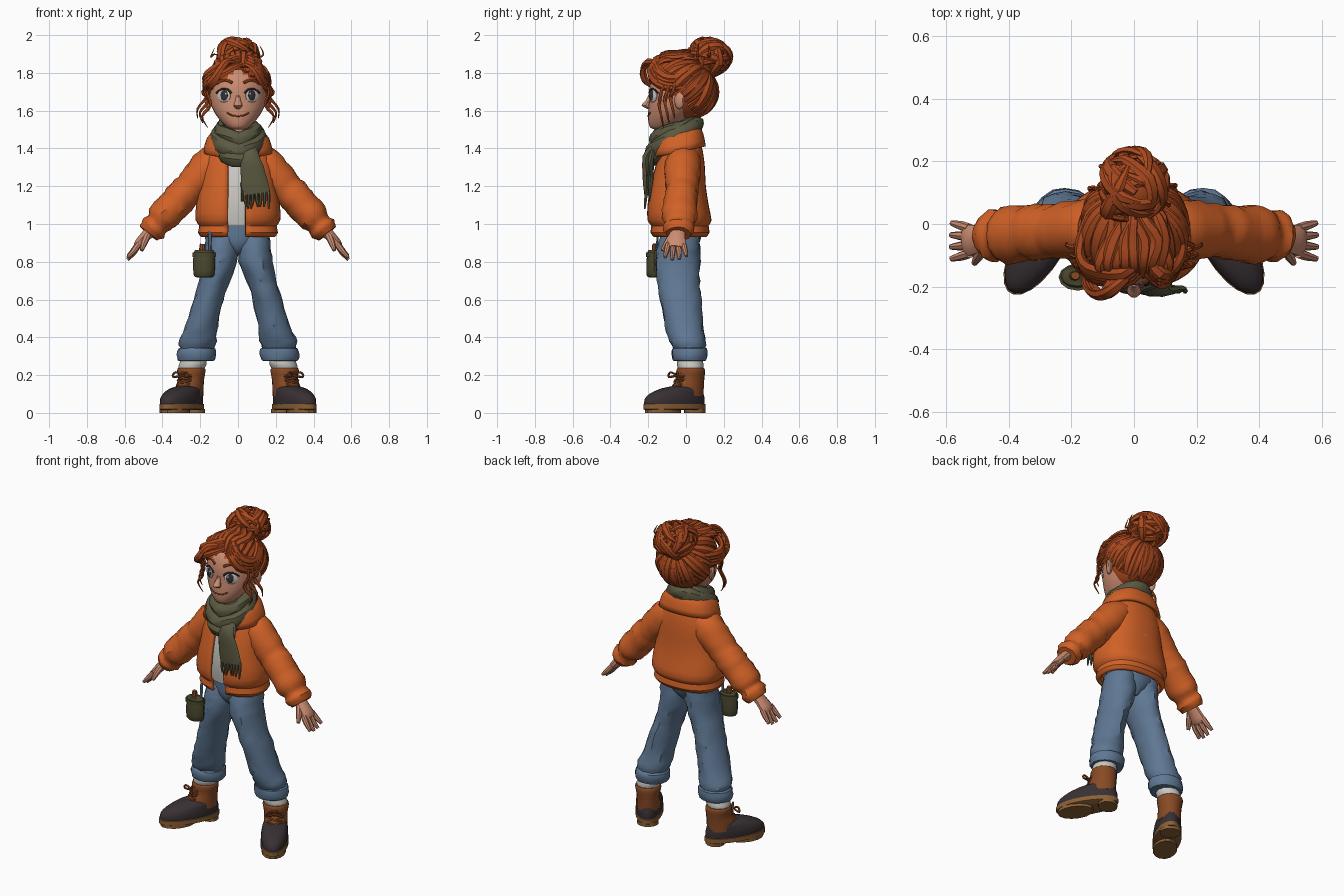
import bpy, bmesh, random
from math import sin, cos, pi, radians, asin, atan2, copysign
from mathutils import Vector, Matrix

random.seed(7)
rnd = random.uniform
if "Cube" in bpy.data.objects:
    bpy.data.objects.remove(bpy.data.objects["Cube"])
made = []


def colour(name, r, g, b):
    m = bpy.data.materials.new(name)
    m.use_nodes = True
    m.diffuse_color = (r, g, b, 1)
    m.node_tree.nodes["Principled BSDF"].inputs["Base Color"].default_value = (r, g, b, 1)
    return m


ORANGE = colour("jacket orange", .64, .12, .02)
HAIR = colour("auburn hair", .4, .066, .013)
SKIN = colour("skin", .6, .265, .168)
DENIM = colour("denim blue", .115, .188, .295)
SCARF = colour("scarf olive", .104, .1, .053)
DARK = colour("dark rubber", .04, .03, .034)
LEATHER = colour("boot leather", .245, .068, .018)
SOLE = colour("tan sole", .26, .115, .037)
WHITE = colour("off white", .6, .58, .54)
POUCH = colour("pouch green", .07, .065, .028)


def finish(name, bm, mat):
    bmesh.ops.recalc_face_normals(bm, faces=bm.faces)
    me = bpy.data.meshes.new(name)
    bm.to_mesh(me)
    bm.free()
    me.materials.append(mat)
    ob = bpy.data.objects.new(name, me)
    bpy.context.collection.objects.link(ob)
    made.append(ob)
    return ob


def smooth(rows, sub, closed):
    """Catmull-Rom through rows of any length."""
    c, n, out = [Vector(r) for r in rows], len(rows), []
    pick = (lambda i: c[i % n]) if closed else (lambda i: c[max(0, min(n - 1, i))])
    for i in range(n if closed else n - 1):
        p, q, r, s = (pick(i + k) for k in (-1, 0, 1, 2))
        for k in range(sub):
            t = k / sub
            out.append(.5 * (2 * q + (r - p) * t + (2 * p - 5 * q + 4 * r - s) * t ** 2
                             + (3 * q - p - 3 * r + s) * t ** 3))
    return out if closed else out + [c[-1]]


def tube(name, rows, mat, sides=12, sub=3, ref=(0, 1, 0), about=None,
         flat=False, closed=False, jitter=0):
    """Elliptical tube through rows of (x, y, z, radius_u, radius_v)."""
    path, bm, rings = smooth(rows, sub, closed), bmesh.new(), []
    n = len(path)
    for i, p in enumerate(path):
        nxt = path[(i + 1) % n] if closed else path[min(i + 1, n - 1)]
        t = Vector((0, 0, 1)) if flat else Vector(nxt[:3]) - Vector(path[i - 1 if closed else max(i - 1, 0)][:3])
        pos = Vector(p[:3])
        up = pos - about if about else Vector(ref)
        u = up.cross(t).normalized()
        v = t.cross(u).normalized()
        rings.append([bm.verts.new(pos + u * (p[3] * cos(a) + rnd(-jitter, jitter))
                                   + v * (p[4] * sin(a) + rnd(-jitter, jitter)))
                      for a in (2 * pi * k / sides for k in range(sides))])
    for i in range(n if closed else n - 1):
        A, B = rings[i], rings[(i + 1) % n]
        for k in range(sides):
            bm.faces.new((A[k], A[k - 1], B[k - 1], B[k]))
    if not closed:
        bm.faces.new(rings[0])
        bm.faces.new(rings[-1])
    return finish(name, bm, mat)


def ball(name, loc, size, mat, turn=0, seg=14):
    bm = bmesh.new()
    m = Matrix.Translation(loc) @ Matrix.Rotation(turn, 4, 'Z') @ Matrix.Diagonal((*size, 1))
    bmesh.ops.create_uvsphere(bm, u_segments=seg, v_segments=seg // 2 + 2, radius=1, matrix=m)
    return finish(name, bm, mat)


def shell(name, rows, right, left, tilt=0, cols=36):
    """Open-fronted garment from rows of (z, half width, front y, back y)."""
    bm, grid = bmesh.new(), []
    for z, rx, yf, yb in (tuple(r) for r in smooth(rows, 2, False)):
        a0, a1 = asin((left / rx) ** 1.15), 2 * pi - asin((right / rx) ** 1.15)
        line = []
        for k in range(cols + 1):
            a = a0 + (a1 - a0) * k / cols
            x = rx * copysign(abs(sin(a)) ** .87, sin(a))
            y = (yf + yb) / 2 - (yb - yf) / 2 * copysign(abs(cos(a)) ** .87, cos(a))
            line.append(bm.verts.new((x, y, z + tilt * y)))
        grid.append(line)
    for A, B in zip(grid, grid[1:]):
        for k in range(cols):
            bm.faces.new((A[k], A[k + 1], B[k + 1], B[k]))
    mod = finish(name, bm, ORANGE).modifiers.new("cloth thickness", 'SOLIDIFY')
    mod.thickness, mod.offset = .018, -1


# Jacket, shirt and hips
shell("jacket_body", [(.93, .195, -.17, .105), (.955, .212, -.19, .125), (.99, .205, -.185, .12),
      (1.02, .224, -.205, .135), (1.1, .222, -.205, .12), (1.2, .2, -.19, .105), (1.3, .19, -.165, .1),
      (1.38, .165, -.14, .09), (1.43, .13, -.11, .075), (1.46, .08, -.09, .05)], .055, .04)
shell("jacket_collar", [(1.47, .105, -.14, .06), (1.5, .125, -.16, .07), (1.46, .165, -.175, .092),
      (1.39, .185, -.18, .105)], .09, .09, tilt=.2)
tube("shirt", [(0, -.03, .99, .155, .135), (0, -.035, 1.1, .17, .14), (0, -.03, 1.25, .16, .13),
               (0, -.03, 1.42, .08, .08)], WHITE, flat=True, sides=20)
tube("jeans_hips", [(0, -.037, .84, .03, .06), (0, -.035, .87, .06, .09), (0, -.03, .92, .14, .108),
                    (0, -.025, 1.01, .16, .115)], DENIM, flat=True, sides=20)
tube("neck", [(0, -.03, 1.38, .06, .06), (0, -.045, 1.56, .055, .055)], SKIN, flat=True)

for s in (1, -1):
    # Sleeves and hands
    tube("sleeve", [(.09 * s, -.01, 1.365, .075, .08), (.14 * s, -.015, 1.315, .1, .095),
         (.21 * s, -.02, 1.24, .094, .092), (.255 * s, -.022, 1.19, .086, .086), (.3 * s, -.025, 1.145, .09, .09),
         (.34 * s, -.03, 1.1, .085, .09), (.395 * s, -.035, 1.04, .086, .095), (.425 * s, -.037, 1.003, .066, .078),
         (.45 * s, -.038, .975, .074, .085), (.472 * s, -.04, .948, .058, .065)],
         ORANGE, sides=14, jitter=.004)
    tube("palm", [(.455 * s, -.04, .97, .034, .036), (.49 * s, -.047, .935, .028, .044),
                  (.525 * s, -.052, .895, .025, .052), (.542 * s, -.054, .876, .014, .044)], SKIN, sides=10)
    for k, reach in enumerate((.07, .083, .08, .064)):
        f = 1.5 - k
        y = -.054 - f * .027
        tube("finger", [(.525 * s, y, .895, .016, .015), (.55 * s, y - f * .005, .895 - reach * .5, .016, .015),
             ((.575 + reach * .12) * s, y - f * .011, .894 - reach, .009, .009)], SKIN, sides=8)
    tube("thumb", [(.475 * s, -.065, .95, .019, .018), (.495 * s, -.098, .905, .018, .017),
                   (.51 * s, -.125, .86, .01, .01)], SKIN, sides=8)
    # Trouser legs and turn-ups
    tube("jeans_leg", [(.08 * s, -.03, .95, .088, .1), (.085 * s, -.038, .88, .09, .113),
         (.093 * s, -.043, .8, .089, .118), (.124 * s, -.04, .7, .08, .112), (.155 * s, -.028, .6, .079, .108),
         (.192 * s, -.01, .46, .086, .1), (.213 * s, .01, .38, .098, .095), (.22 * s, .02, .33, .085, .08)],
         DENIM, sides=16, flat=True, jitter=.005)
    tube("jeans_turn_up", [(.222 * s, .02, .275, .07, .07), (.222 * s, .02, .277, .096, .087),
         (.22 * s, .02, .308, .104, .095), (.218 * s, .02, .34, .1, .092), (.217 * s, .02, .35, .07, .07)],
         DENIM, sides=16, flat=True, sub=2, jitter=.003)
    tube("sock", [(.247 * s, .024, .215, .062, .06), (.245 * s, .024, .24, .07, .068),
                  (.238 * s, .022, .262, .072, .07), (.232 * s, .02, .3, .065, .063)], WHITE, flat=True)
    # Boots, modelled with the toe towards -y then turned out
    boot = [tube("boot_sole", [(0, -.095, .016, .072, .18), (0, -.095, .02, .08, .187),
                 (0, -.095, .046, .08, .187), (0, -.095, .05, .072, .18)], SOLE, 22, 1, flat=True),
            tube("boot_vamp", [(0, -.095, .045, .076, .182), (0, -.093, .075, .078, .18),
                 (0, -.08, .103, .075, .16), (0, -.052, .128, .068, .124), (0, -.022, .142, .05, .08)],
                 DARK, 22, 2, flat=True),
            tube("boot_shaft", [(0, -.01, .09, .068, .085), (0, -.01, .14, .068, .088),
                 (0, .004, .18, .068, .076), (0, .006, .225, .076, .077), (0, .006, .238, .07, .07)],
                 LEATHER, 16, 2, flat=True)]
    for y, w, l in ((.03, .062, .055), (-.165, .07, .105)):
        boot.append(tube("boot_tread", [(0, y, 0, w, l), (0, y, .02, w, l)], SOLE, 14, 1, flat=True))
    for k in range(4):
        z = .135 + k * .025
        y = -.098 + k * .01
        for d in (1, -1):
            boot.append(tube("boot_lace", [(-.04 * d, y + .02, z - .008, .006, .006), (0, y, z, .007, .007),
                                           (.04 * d, y + .02, z + .012, .006, .006)], LEATHER, 6))
    for d in (1, -1):
        boot.append(tube("lace_bow", [(0, -.08, .2, .006, .006), (.035 * d, -.1, .215, .006, .006),
                         (.05 * d, -.1, .19, .006, .006), (0, -.085, .197, .006, .006)], LEATHER, 6, ref=(0, 1, .2)))
    for ob in boot:
        ob.location, ob.rotation_euler = (.25 * s, .02, 0), (0, 0, radians(31) * s)

# Scarf loops, hanging tail and fringe
for rx, ry, z0, tilt, r in ((.092, .095, 1.5, .42, .036), (.11, .115, 1.465, .6, .04), (.095, .125, 1.452, .74, .036)):
    tube("scarf_loop", [(rx * cos(a), -.065 + ry * sin(a), z0 + tilt * (ry * sin(a) - .02) + rnd(-.008, .008),
         r, r * 1.15) for a in (2 * pi * k / 12 for k in range(12))],
         SCARF, 10, 2, ref=(0, 0, 1), closed=True, jitter=.003)
for x, z, w, y in ((.097, 1.16, .074, -.208), (.065, 1.2, .05, -.185)):
    tube("scarf_tail", [(.05, -.165, 1.41, .045, .025), (.062, y, 1.35, .052, .022),
         ((x + .06) / 2, y - .004, 1.27, w * .88, .018), (x, y, z, w, .015)], SCARF, 10, 3, jitter=.002)
    for k in range(7):
        fx = x + w * (k / 3.5 - .86)
        tube("scarf_fringe", [(fx, y, z + .02, .009, .009), (fx + .003, y - .006, z - .03, .009, .009),
             (fx + rnd(-.008, .012), y - .01, z - rnd(.065, .085), .004, .004)], SCARF, 6, 2)

# Belt pouch
tube("pouch", [(-.18, -.168, .718, .04, .028), (-.18, -.17, .728, .054, .038), (-.18, -.17, .79, .058, .04),
     (-.18, -.168, .85, .054, .036), (-.18, -.168, .862, .046, .03)], POUCH, 12, 2, flat=True)
tube("pouch_band", [(-.18, -.17, z, .061, .043) for z in (.825, .85)], POUCH, 12, 1, flat=True)
tube("pouch_tool", [(-.19, -.165, .84, .02, .018), (-.187, -.165, .895, .015, .013)], LEATHER, 8, 1)
tube("pouch_strap", [(-.15, -.155, .85, .01, .006), (-.148, -.15, .96, .01, .006)], DENIM, 6, 1)

# Head and face
head = tube("head", [(0, -.135, 1.5, .03, .03), (0, -.12, 1.512, .058, .07), (0, -.1, 1.55, .096, .1),
     (0, -.075, 1.6, .13, .125), (0, -.055, 1.66, .15, .14), (0, -.045, 1.73, .15, .148),
     (0, -.04, 1.8, .132, .125), (0, -.03, 1.85, .07, .06)], SKIN, 28, 3, flat=True)
bpy.context.view_layer.update()


def on_face(x, z, lift=0):
    hit, loc, n, _ = head.ray_cast(Vector((x, -1, z)), Vector((0, 1, 0)))
    return loc + n * lift, atan2(n.x, -n.y)


def face_line(name, pts, mat, r):
    tube(name, [(*on_face(x, z, .003)[0], r, r * .7) for x, z in pts], mat, 6, 2)


for s in (1, -1):
    p, turn = on_face(.075 * s, 1.678)
    ball("eye_white", p, (.041, .009, .034), WHITE, turn)
    p, turn = on_face(.07 * s, 1.681, .006)
    ball("iris", p, (.023, .006, .028), DARK, turn)
    p, turn = on_face(.061 * s, 1.69, .011)
    ball("eye_glint", p, (.006, .003, .006), WHITE, turn, 8)
    face_line("upper_lash", [(.034 * s, 1.692), (.052 * s, 1.71), (.085 * s, 1.714), (.113 * s, 1.693)], DARK, .006)
    face_line("eyebrow", [(.03 * s, 1.747), (.07 * s, 1.763), (.112 * s, 1.742)], HAIR, .008)
    ball("ear", (.156 * s, -.035, 1.655), (.018, .03, .048), SKIN, -.5 * s, 10)
tube("nose", [(0, -.188, 1.68, .01, .012), (0, -.2, 1.65, .016, .017), (0, -.212, 1.628, .023, .024),
              (0, -.195, 1.61, .012, .012)], SKIN, 10, 3, flat=True)
face_line("mouth", [(-.058, 1.59), (-.025, 1.573), (.025, 1.573), (.058, 1.59)], LEATHER, .004)

# Hair cap with the face cut out
C, R = Vector((0, -.03, 1.71)), Vector((.156, .172, .165))
cap = ball("hair_cap", C, R, HAIR, seg=32)
bm = bmesh.new()
bm.from_mesh(cap.data)
cut = [f for f in bm.faces for c in [f.calc_center_median()] if c.y < -.045 and c.z < 1.83 - abs(c.x) * .8]
bmesh.ops.delete(bm, geom=cut, context='FACES')
bm.to_mesh(cap.data)
bm.free()


def lock(name, pts, w, about=C, sub=3, tip=.25):
    n = len(pts) - 1
    tube(name, [(*p, r, r * .62) for i, p in enumerate(pts)
                for r in [w * (tip + (1 - tip) * sin(pi * (.12 + .88 * i / n)))]], HAIR, 6, sub, about=about)


# Locks swept from the hairline up to the bun
bun_dir = Vector((0, .74, .67)).normalized()
for i in range(64):
    deg = -180 + 360 * i / 64 + rnd(-4, 4)
    a, e = radians(deg), radians(max(-60, 50 - .75 * abs(deg) + rnd(-3, 5)))
    start = Vector((sin(a) * cos(e), -cos(a) * cos(e), sin(e)))
    sway, lift = Vector((rnd(-.2, .2), rnd(-.12, .12), rnd(-.1, .1))), rnd(.01, .11)
    pts = []
    for k in range(6):
        d = start.slerp(bun_dir, k / 5, Vector((0, 1, 0))) + sway * sin(pi * k / 5)
        d = d.normalized() * (1 + lift * sin(pi * k / 5))
        pts.append(C + Vector(x * y for x, y in zip(d, R)))
    lock("swept_lock", pts, rnd(.02, .034))
# Raised crown locks
for k in range(9):
    x = -.1 + .025 * k
    h = .03 * (1 - (x / .1) ** 2) + rnd(0, .012)
    lock("crown_lock", [(x, -.165, 1.83), (x * 1.1, -.125, 1.86 + h), (x + rnd(-.03, .03), -.05, 1.868 + h),
                        (x * .7 + rnd(-.03, .03), .02, 1.875 + h), (x * .5, .08, 1.86)], .024)
# Parted fringe and loose curls
for s, wide in ((1, .155), (-1, .175)):
    for k in range(4):
        h = k * .017
        lock("fringe_lock", [(.03 + .004 * s, -.15 + h, 1.85 + h * .7), (.025 + s * .06, -.19 + h * .6, 1.825 + h),
             ((wide - .032) * s, -.165 + h * .4, 1.76 + h), (wide * s, -.085, 1.725 + h),
             (.15 * s, .02, 1.735 + h), (.1 * s, .1, 1.79)], .026)
    for k in range(3):
        x, y = .165 + .012 * k, -.13 + .03 * k
        lock("loose_curl", [(.14 * s, y + .02, 1.77), (x * s, y, 1.7), ((x - .02) * s, y - .012, 1.63 + .02 * k),
             ((x + .025) * s, y, 1.57 + .02 * k), ((x - .005 + .015 * k) * s, y + .01, 1.51 + .025 * k)], .011)
for k in range(4):
    lock("front_wave", [(.01 - k * .02, -.14, 1.85), (-.06 - k * .01, -.205 - k * .005, 1.862 - k * .012),
         (-.1 - k * .008, -.226, 1.81 - k * .01), (-.125 - k * .01, -.2, 1.745), (-.165, -.14, 1.71)], .022)

# Coiled bun with flyaway strands
B = Vector((-.005, .115, 1.88))
ball("bun_core", B, (.095, .1, .085), HAIR)
for k in range(26):
    axis = Vector((rnd(-1, 1), rnd(-1, 1), rnd(-1, 1))).normalized()
    side = axis.orthogonal().normalized()
    r, a0 = rnd(.082, .1), rnd(0, 6)
    lock("bun_coil", [B + Vector((1.1, 1.15, .98)) * (side @ Matrix.Rotation(a0 + j * .55, 3, axis) * (r + rnd(-.008, .006)))
                      + axis * (.05 * sin(k * 2.4)) for j in range(6)], rnd(.019, .028), about=B, sub=2)
for k in range(8):
    a = k * .8 + rnd(-.2, .2)
    d = Vector((cos(a), .75 * sin(a), 0))
    lock("flyaway", [B + d * .08, B + d * .12 + Vector((0, 0, rnd(-.02, .04))),
         B + d * .14 + Vector((0, 0, rnd(0, .05))), B + d * .12 + Vector((0, 0, rnd(.03, .08)))], .009, about=B)

# Shading
bpy.ops.object.select_all(action='DESELECT')
for ob in made:
    ob.select_set(True)
bpy.context.view_layer.objects.active = head
bpy.ops.object.shade_smooth_by_angle(angle=radians(35))
